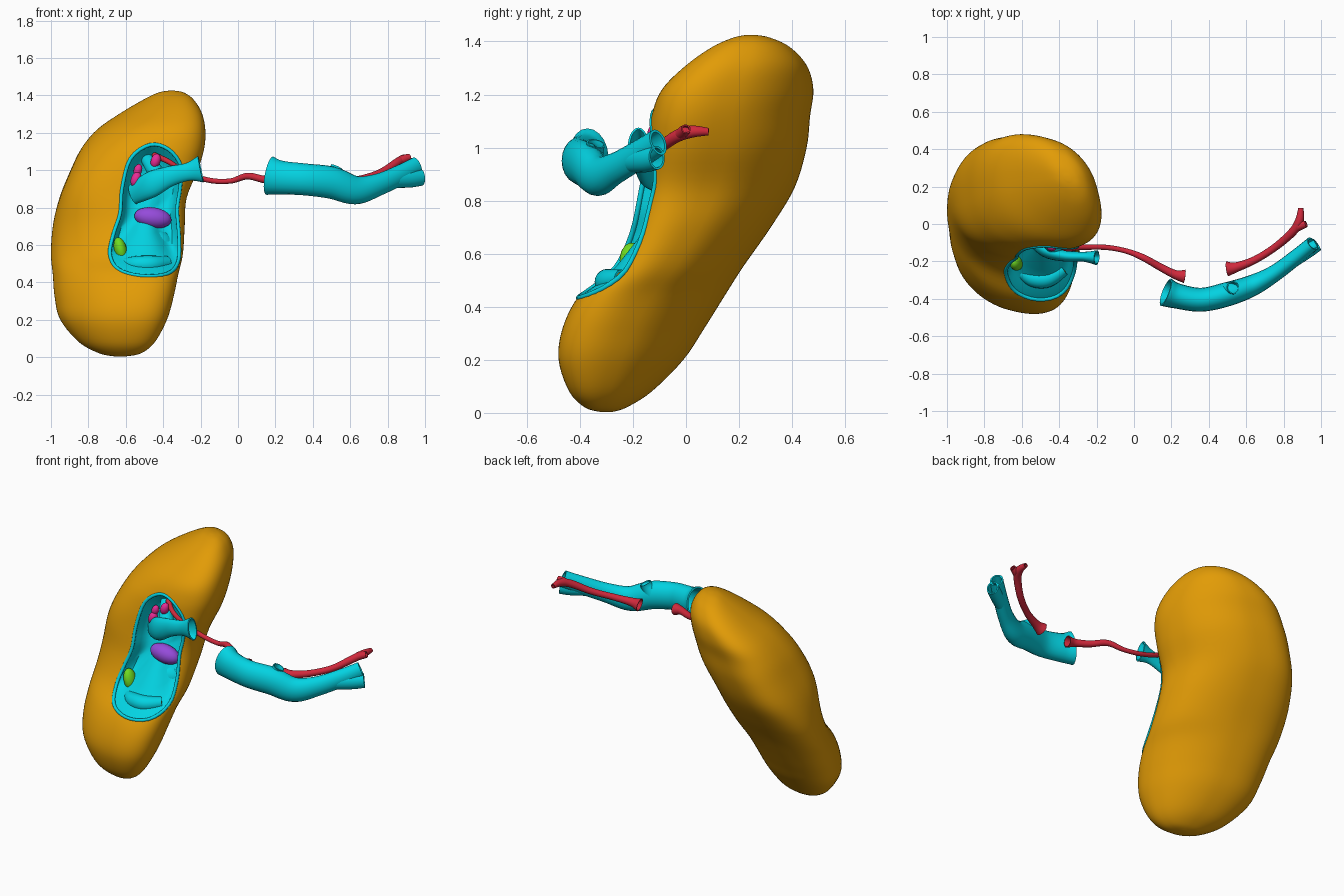
import bpy, bmesh, math
from mathutils import Vector
from mathutils.bvhtree import BVHTree

if "Cube" in bpy.data.objects:
    bpy.data.objects.remove(bpy.data.objects["Cube"])


def material(name, rgb):
    m = bpy.data.materials.new(name)
    m.use_nodes = True
    m.diffuse_color = (*rgb, 1)
    m.node_tree.nodes["Principled BSDF"].inputs["Base Color"].default_value = (*rgb, 1)
    return m


ORANGE = material("orange", (0.76, 0.33, 0.002))
CYAN = material("cyan", (0.001, 0.65, 0.76))
RED = material("red", (0.63, 0.022, 0.045))
PURPLE = material("purple", (0.3, 0.07, 0.7))
GREEN = material("green", (0.16, 0.7, 0.015))
PINK = material("pink", (0.8, 0.025, 0.3))


def spline(points, steps, closed=False):
    """Catmull-Rom resampling of tuples of any length."""
    pts = [Vector(p) for p in points]
    n = len(pts)
    pick = (lambda i: pts[i % n]) if closed else (lambda i: pts[min(max(i, 0), n - 1)])
    out = []
    for i in range(n if closed else n - 1):
        a, b, c, d = (pick(i + k) for k in (-1, 0, 1, 2))
        for s in range(steps):
            t = s / steps
            out.append(b + (c - a) * (t / 2) + (a * 2 - b * 5 + c * 4 - d) * (t * t / 2)
                       + (b * 3 - a - c * 3 + d) * (t ** 3 / 2))
    return out if closed else out + [pts[-1]]


def select(ob):
    bpy.ops.object.select_all(action='DESELECT')
    ob.select_set(True)
    bpy.context.view_layer.objects.active = ob


def smooth(ob, angle=50):
    select(ob)
    bpy.ops.object.shade_smooth_by_angle(angle=math.radians(angle))


def loft(name, rings, mats, caps=True, wrap=False):
    """Skin a list of closed rings of points."""
    bm = bmesh.new()
    rows = [[bm.verts.new(p) for p in ring] for ring in rings]
    n = len(rows[0])
    pairs = list(zip(rows, rows[1:])) + ([(rows[-1], rows[0])] if wrap else [])
    for r, s in pairs:
        for i in range(n):
            j = (i + 1) % n
            bm.faces.new((r[i], r[j], s[j], s[i]))
    if caps and not wrap:
        bm.faces.new(rows[0])
        bm.faces.new(rows[-1])
    bmesh.ops.recalc_face_normals(bm, faces=bm.faces)
    me = bpy.data.meshes.new(name)
    bm.to_mesh(me)
    bm.free()
    ob = bpy.data.objects.new(name, me)
    bpy.context.collection.objects.link(ob)
    for m in mats:
        me.materials.append(m)
    return ob


def tube(name, path, mat, wall=0.0, flat=1.0, closed=False, steps=6, sides=20):
    """Tube along (x, y, z, radius); a wall thickness leaves the ends open."""
    pts = spline(path, steps, closed)
    rings = []
    for i, p in enumerate(pts):
        nxt = pts[(i + 1) % len(pts)] if closed else pts[min(i + 1, len(pts) - 1)]
        prv = pts[i - 1] if closed or i else pts[0]
        t = (nxt - prv).to_3d().normalized()
        side = t.cross(Vector((0, 1, 0) if closed else (0, 0, 1))).normalized()
        up = side.cross(t)
        ring = []
        for k in range(sides):
            a = math.tau * k / sides
            ring.append(p.to_3d() + (side * flat * math.cos(a) + up * math.sin(a)) * p[3])
        rings.append(ring)
    ob = loft(name, rings, [mat], caps=not wall, wrap=closed)
    if wall:
        mod = ob.modifiers.new("wall", 'SOLIDIFY')
        mod.thickness = wall
        mod.offset = -1
        select(ob)
        bpy.ops.object.modifier_apply(modifier="wall")
    smooth(ob)


def blob(name, loc, size, mat, tilt=0.0):
    bpy.ops.mesh.primitive_uv_sphere_add(segments=20, ring_count=12, location=loc,
                                         scale=size, rotation=(0, tilt, 0))
    ob = bpy.context.object
    ob.name = name
    ob.data.materials.append(mat)
    smooth(ob, 180)


# Body: skewed oval sections stacked in height (z, x min, x max, y min, y max)
PROFILE = [
    (0.003, -0.65, -0.61, -0.32, -0.28), (0.02, -0.74, -0.52, -0.38, -0.225),
    (0.08, -0.85, -0.445, -0.44, -0.13), (0.2, -0.95, -0.38, -0.48, -0.01),
    (0.32, -0.98, -0.345, -0.465, 0.07), (0.44, -0.99, -0.32, -0.405, 0.145),
    (0.55, -1.0, -0.295, -0.295, 0.215), (0.7, -0.99, -0.285, -0.215, 0.32),
    (0.85, -0.955, -0.275, -0.175, 0.41), (1.0, -0.895, -0.215, -0.15, 0.455),
    (1.12, -0.835, -0.18, -0.13, 0.468), (1.22, -0.75, -0.175, -0.09, 0.48),
    (1.31, -0.62, -0.195, 0.0, 0.455), (1.38, -0.5, -0.24, 0.1, 0.39),
    (1.415, -0.425, -0.29, 0.18, 0.315), (1.425, -0.37, -0.34, 0.23, 0.26)]


def section(row, sides=72):
    """Skewed oval whose front outer corner fills out at mid height."""
    z, x0, x1, y0, y1 = row
    bump = math.exp(-((z - 0.95) / 0.25) ** 2)
    soft = lambda v: math.copysign(abs(v) ** (0.92 - 0.06 * bump), v)
    ring = []
    for k in range(sides):
        a = math.tau * k / sides
        corner = (0.5 + 0.5 * math.cos(a - math.radians(225))) ** 2
        skew = 0.43 - 0.42 * bump * corner
        ring.append((((x0 + x1) + (x1 - x0) * soft(math.cos(a))) / 2,
                     ((y0 + y1) + (y1 - y0) * soft(math.sin(a - skew))) / 2, z))
    return ring


body = loft("organ_body", [section(r) for r in spline(PROFILE, 5)], [ORANGE, CYAN])

# Opening outline, dropped onto the front of the body
OUTLINE = [(-0.47, 1.135), (-0.37, 1.11), (-0.305, 1.02), (-0.31, 0.9), (-0.325, 0.79),
           (-0.315, 0.64), (-0.32, 0.51), (-0.38, 0.445), (-0.52, 0.435), (-0.64, 0.47),
           (-0.685, 0.55), (-0.665, 0.66), (-0.63, 0.77), (-0.62, 0.9), (-0.575, 1.06)]
bm = bmesh.new()
bm.from_mesh(body.data)
tree = BVHTree.FromBMesh(bm)
bm.free()


def front(x, z):
    hit = tree.ray_cast(Vector((x, -1, z)), Vector((0, 1, 0)))[0]
    return hit.y if hit else tree.find_nearest(Vector((x, 0, z)))[0].y


rim = [Vector((p[0], front(p[0], p[1]), p[1])) for p in spline(OUTLINE, 4, True)]

# Hollow: a bowl-shaped cutter with a lining colour
mid_x, mid_z = -0.49, 0.78


def bowl_ring(scale, depth):
    ring = []
    for p in rim:
        x = mid_x + (p.x - mid_x) * scale
        z = mid_z + (p.z - mid_z) * scale
        ring.append((x, p.y * scale + front(x, z) * (1 - scale) + depth, z))
    return ring


bowl = [[(p.x, -0.8, p.z) for p in rim]]
bowl += [bowl_ring(s, d) for s, d in ((1, 0.01), (0.94, 0.03), (0.87, 0.06), (0.78, 0.09),
                                      (0.6, 0.11), (0.35, 0.115), (0.1, 0.115))]
cutter = loft("hollow_cutter", bowl, [ORANGE, CYAN])
cutter.hide_render = True
for f in cutter.data.polygons:
    f.material_index = 1
cut = body.modifiers.new("hollow", 'BOOLEAN')
cut.operation = 'DIFFERENCE'
cut.solver = 'EXACT'
cut.object = cutter
select(body)
bpy.ops.object.modifier_apply(modifier="hollow")
bpy.data.objects.remove(cutter)
smooth(body, 40)

# Lip around the opening
tube("opening_lip", [(p.x, p.y + 0.004, p.z, 0.01) for p in rim], CYAN,
     closed=True, steps=1, sides=10)

# Veins
tube("vein_stub", [(-0.56, -0.07, 0.87, 0.055), (-0.47, -0.14, 0.92, 0.07),
                   (-0.37, -0.17, 0.965, 0.055), (-0.27, -0.175, 0.99, 0.048),
                   (-0.2, -0.18, 1.005, 0.072)], CYAN, wall=0.008, flat=0.55)
tube("vein_upper_branch", [(-0.5, -0.01, 1.08, 0.03), (-0.46, -0.08, 1.02, 0.04),
                           (-0.42, -0.13, 0.96, 0.045)], CYAN)
tube("main_vein", [(0.17, -0.365, 0.97, 0.104), (0.23, -0.385, 0.96, 0.09),
                   (0.36, -0.405, 0.95, 0.085), (0.5, -0.375, 0.933, 0.086),
                   (0.63, -0.33, 0.893, 0.076), (0.75, -0.265, 0.922, 0.06),
                   (0.87, -0.175, 0.975, 0.055), (0.955, -0.105, 1.02, 0.052)],
     CYAN, wall=0.01, flat=0.75)
tube("main_vein_end_branch", [(0.83, -0.21, 0.95, 0.045), (0.92, -0.15, 0.955, 0.048),
                              (0.98, -0.11, 0.962, 0.045)], CYAN, wall=0.008, flat=0.8)
tube("main_vein_side_branch", [(0.5, -0.36, 0.96, 0.05), (0.52, -0.345, 0.995, 0.036),
                               (0.53, -0.34, 1.015, 0.036)], CYAN, wall=0.006)

# Arteries
tube("inner_artery", [(-0.45, -0.07, 1.08, 0.016), (-0.37, -0.13, 1.045, 0.014),
                      (-0.28, -0.125, 0.985, 0.014), (-0.15, -0.125, 0.945, 0.014),
                      (-0.04, -0.145, 0.942, 0.014), (0.05, -0.18, 0.968, 0.018),
                      (0.14, -0.23, 0.95, 0.02), (0.22, -0.27, 0.945, 0.024),
                      (0.27, -0.28, 0.94, 0.036)], RED, wall=0.005)
tube("outer_artery", [(0.5, -0.24, 0.92, 0.04), (0.55, -0.23, 0.93, 0.026),
                      (0.65, -0.19, 0.95, 0.02), (0.76, -0.12, 0.985, 0.02),
                      (0.85, -0.04, 1.04, 0.023), (0.885, 0.02, 1.06, 0.023),
                      (0.892, 0.085, 1.06, 0.014)], RED, wall=0.005)
tube("outer_artery_fork", [(0.86, -0.03, 1.045, 0.018), (0.89, -0.01, 1.06, 0.022),
                           (0.92, 0.0, 1.07, 0.018)], RED, wall=0.005)

# Folds and lumps inside the hollow
tube("lower_fold", [(-0.61, -0.25, 0.5, 0.03), (-0.54, -0.29, 0.495, 0.046),
                    (-0.46, -0.29, 0.495, 0.048), (-0.375, -0.24, 0.505, 0.035)],
     CYAN, wall=0.008)
blob("centre_swelling", (-0.47, -0.08, 0.6), (0.13, 0.08, 0.09), CYAN)
blob("purple_lump", (-0.455, -0.095, 0.745), (0.1, 0.055, 0.056), PURPLE, 0.15)
blob("green_lump", (-0.628, -0.205, 0.575), (0.034, 0.045, 0.068), GREEN, -0.25)
PINKS = [(-0.44, -0.12, 1.05, 0.026), (-0.545, -0.09, 0.95, 0.028),
         (-0.535, -0.08, 1.0, 0.022), (-0.58, -0.3, 0.47, 0.022)]
for i, (x, y, z, r) in enumerate(PINKS):
    blob(f"pink_lump_{i + 1}", (x, y, z), (r, r, r * 1.5), PINK, 0.3)
for side, x, y in (("outer", -0.615, -0.25), ("inner", -0.385, -0.26)):
    blob(f"{side}_orange_lump", (x, y, 0.51), (0.02, 0.02, 0.025), ORANGE)
